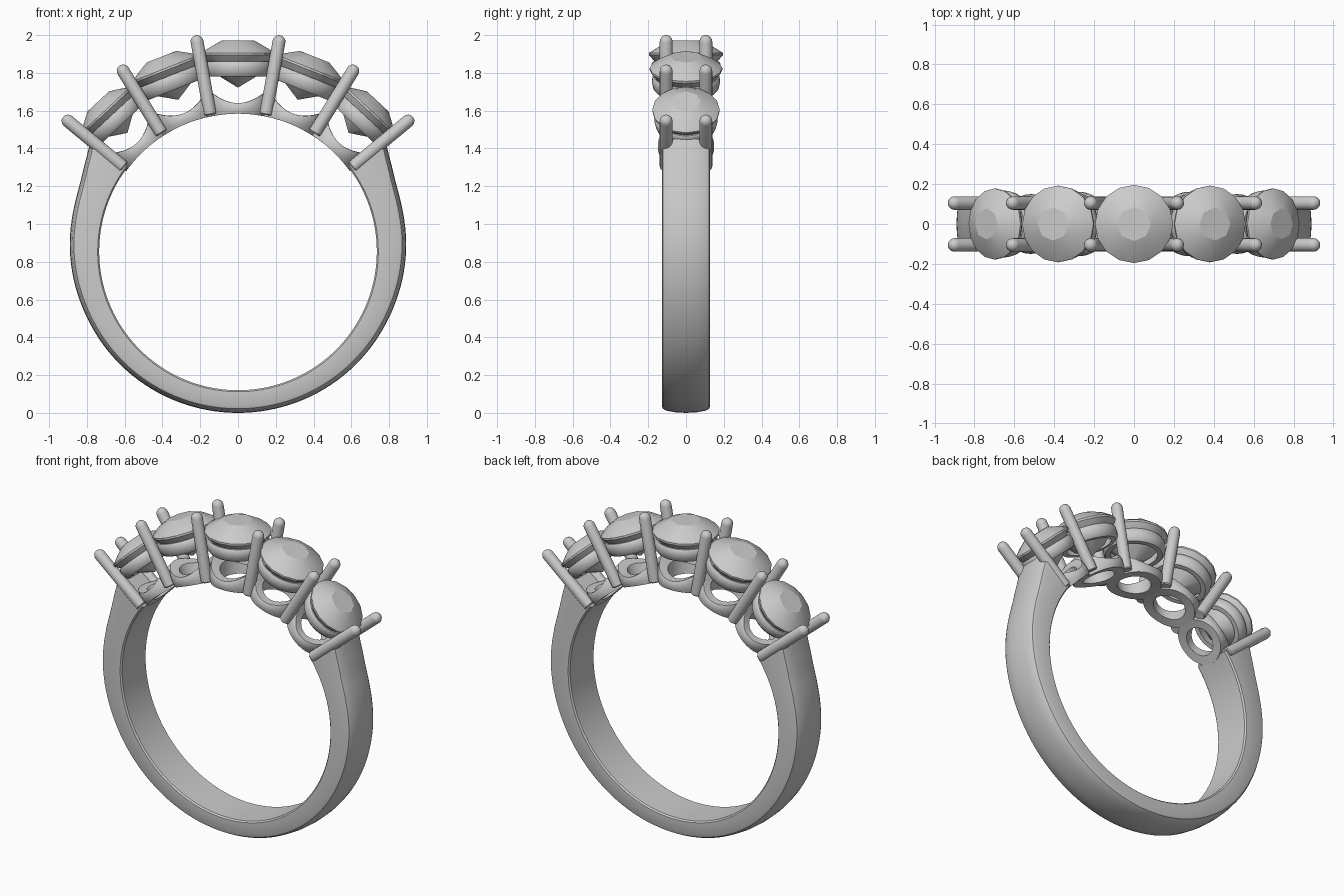
import bpy, bmesh, math
from mathutils import Vector, Matrix

if "Cube" in bpy.data.objects:
    bpy.data.objects.remove(bpy.data.objects["Cube"])

CZ, RI = 0.855, 0.735      # finger hole centre height and radius


def finish(name, bm, angle=30):
    bmesh.ops.recalc_face_normals(bm, faces=bm.faces)
    me = bpy.data.meshes.new(name)
    bm.to_mesh(me)
    bm.free()
    ob = bpy.data.objects.new(name, me)
    bpy.context.collection.objects.link(ob)
    bpy.ops.object.select_all(action='DESELECT')
    ob.select_set(True)
    bpy.context.view_layer.objects.active = ob
    bpy.ops.object.shade_smooth_by_angle(angle=math.radians(angle))
    return ob


def bridge(bm, rings, closed):
    n = len(rings)
    for i in range(n if closed else n - 1):
        a, b = rings[i], rings[(i + 1) % n]
        for j in range(len(a)):
            k = (j + 1) % len(a)
            bm.faces.new((a[j], a[k], b[k], b[j]))


def interp(table, t):
    # smooth interpolation through a short table
    for i in range(len(table) - 1):
        (t0, v0), (t1, v1) = table[i], table[i + 1]
        if t <= t1:
            tm, vm = table[i - 1] if i else (-t1, v1)
            tp, vp = table[i + 2] if i + 2 < len(table) else (2 * t1 - t0, 2 * v1 - v0)
            m0 = (v1 - vm) / (t1 - tm) * (t1 - t0)
            m1 = (vp - v0) / (tp - t0) * (t1 - t0)
            u = (t - t0) / (t1 - t0)
            return ((2*u**3 - 3*u*u + 1) * v0 + (u**3 - 2*u*u + u) * m0
                    + (3*u*u - 2*u**3) * v1 + (u**3 - u*u) * m1)
    return table[-1][1]


# Shank: band swept from shoulder to shoulder, thicker at the top
OUTER = [(0, 0.855), (60, 0.87), (90, 0.89), (112, 0.908), (122, 0.945), (127.5, 0.98)]
bm = bmesh.new()
rings = []
N = 96
for i in range(N + 1):
    t = -127.5 + 255 * i / N
    ro = interp(OUTER, abs(t))
    half = [(0.118, RI), (0.127, RI + 0.008), (0.128, ro - 0.035), (0.122, ro - 0.022),
            (0.105, ro - 0.012), (0.055, ro - 0.003)]
    section = half + [(0, ro)] + [(-y, r) for y, r in reversed(half)]
    s, c = math.sin(math.radians(t)), math.cos(math.radians(t))
    rings.append([bm.verts.new((r * s, y, CZ - r * c)) for y, r in section])
bridge(bm, rings, False)
bm.faces.new(rings[0])
bm.faces.new(rings[-1])
finish("shank", bm)


def placed(angle, radius=0.0):
    # local z points outward from the finger hole
    return (Matrix.Translation((0, 0, CZ)) @ Matrix.Rotation(math.radians(angle), 4, 'Y')
            @ Matrix.Translation((0, 0, radius)))


def stone(name, angle, radius, s):
    # brilliant-cut gem: convex hull of table, crown, girdle, pavilion, culet
    bm = bmesh.new()
    for n, r, z, off in [(8, 0.085, 0.072, 0), (8, 0.145, 0.044, 0.5), (16, 0.196, 0.006, 0),
                         (16, 0.196, -0.006, 0), (8, 0.1, -0.122, 0.5)]:
        for k in range(n):
            a = 2 * math.pi * (k + off) / n
            bm.verts.new((r * s * math.cos(a), r * s * math.sin(a), z * s))
    bm.verts.new((0, 0, -0.178 * s))
    bmesh.ops.convex_hull(bm, input=bm.verts)
    bm.transform(placed(angle, radius))
    finish(name, bm, 18)


def collar(name, angle, radius, s):
    # upper gallery ring under the girdle
    bm = bmesh.new()
    prof = [(0.135, -0.12), (0.165, -0.12), (0.178, -0.105), (0.184, -0.075),
            (0.182, -0.05), (0.174, -0.04), (0.160, -0.04)]
    rings = []
    for k in range(48):
        a = 2 * math.pi * k / 48
        rings.append([bm.verts.new((r * s * math.cos(a), r * s * math.sin(a), z * s))
                      for r, z in prof])
    bridge(bm, rings, True)
    bm.transform(placed(angle, radius))
    finish(name, bm, 35)


def base_ring(name, angle, s):
    # lower gallery ring: bottom follows the finger hole, top is scooped
    bm = bmesh.new()
    rings = []
    for k in range(48):
        a = 2 * math.pi * k / 48
        ring = []
        for r, top in [(0.098, 0), (0.158, 0), (0.164, 0.3), (0.164, 0.75), (0.155, 1), (0.105, 1)]:
            x, y = r * s * math.cos(a), r * s * math.sin(a)
            lo = math.sqrt(RI * RI - x * x) - 0.006
            hi = 0.785 + 0.055 * (x / 0.14) ** 2
            ring.append(bm.verts.new((x, y, lo + (hi - lo) * top)))
        rings.append(ring)
    bridge(bm, rings, True)
    bm.transform(placed(angle))
    finish(name, bm, 40)


# Five settings, graduated slightly toward the ends
for label, ang, rad, s in [("centre", 0, 1.045, 1.0), ("right_inner", 21.5, 1.037, 0.98),
                           ("left_inner", -21.5, 1.037, 0.98), ("right_outer", 43, 1.02, 0.91),
                           ("left_outer", -43, 1.02, 0.91)]:
    stone("stone_" + label, ang, rad, s)
    collar("collar_" + label, ang, rad, s)
    base_ring("base_ring_" + label, ang, s)


def prong(name, p, q, r=0.034):
    # round wire with a domed tip
    p, q = Vector(p), Vector(q)
    length = (q - p).length
    prof = [(r * 0.85, 0), (r, 0.006)] + [
        (r * math.cos(math.radians(e)), length + r * math.sin(math.radians(e)))
        for e in (0, 22, 44, 64, 80)]
    bm = bmesh.new()
    rings = [[bm.verts.new((a * math.cos(math.pi * k / 10), a * math.sin(math.pi * k / 10), z))
              for k in range(20)] for a, z in prof]
    bridge(bm, rings, False)
    bm.faces.new(rings[0])
    bm.faces.new(rings[-1])
    rot = (q - p).to_track_quat('Z', 'Y').to_matrix().to_4x4()
    bm.transform(Matrix.Translation(p) @ rot)
    finish(name, bm, 40)


# Prongs shared between neighbouring stones, mirrored in x and y
PRONGS = [("inner", 0.147, 1.578, 0.217, 1.966), ("middle", 0.405, 1.48, 0.608, 1.81),
          ("outer", 0.605, 1.30, 0.90, 1.545)]
for label, x0, z0, x1, z1 in PRONGS:
    for sx, side in ((1, "right"), (-1, "left")):
        for sy, face in ((-1, "front"), (1, "back")):
            prong(f"prong_{label}_{side}_{face}", (sx * x0, sy * 0.105, z0), (sx * x1, sy * 0.105, z1))
